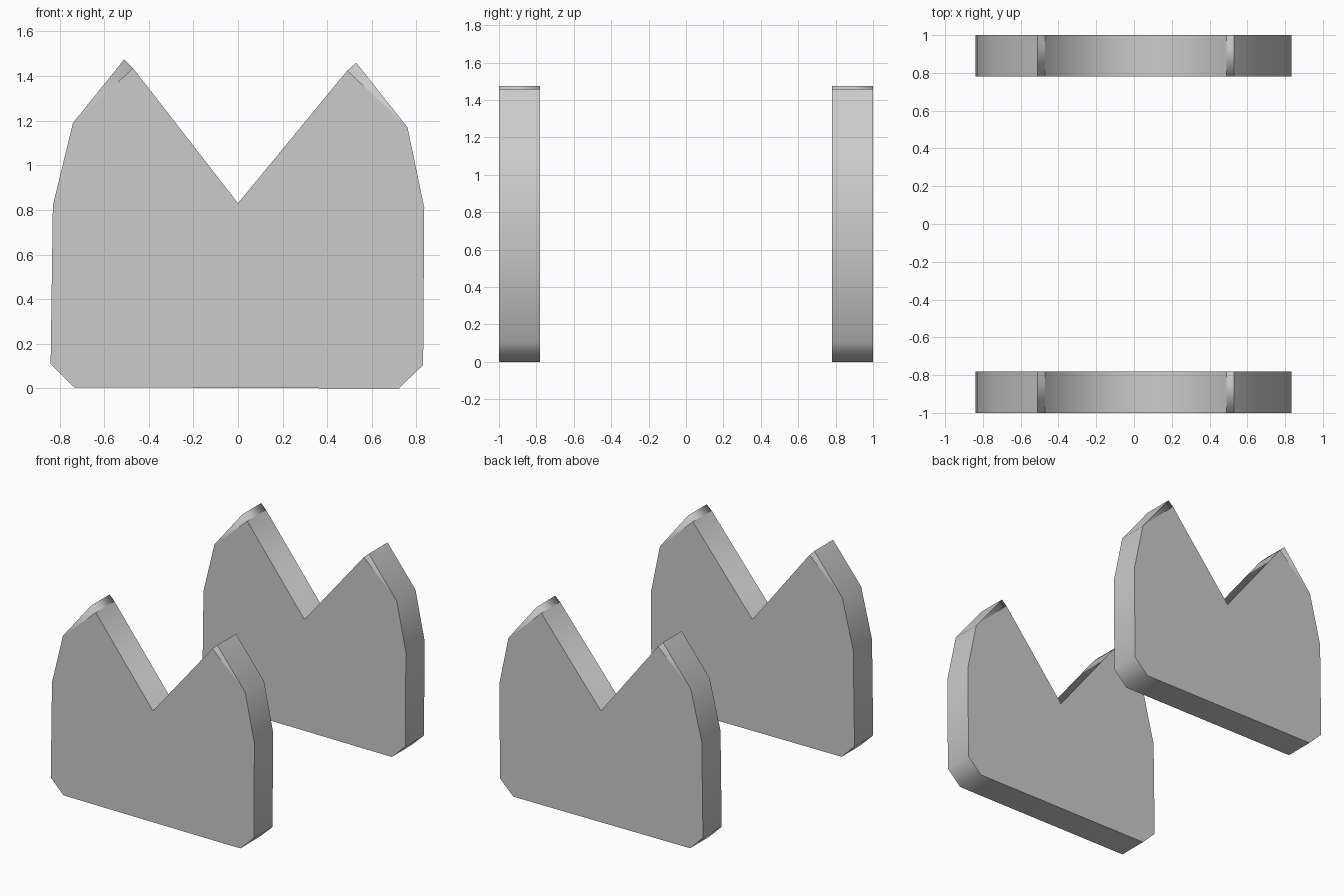
import bpy
import bmesh

cube = bpy.data.objects.get("Cube")
if cube:
    bpy.data.objects.remove(cube, do_unlink=True)

# Plain grey finish
grey = bpy.data.materials.new("plain grey")
grey.use_nodes = True
COLOUR = (0.6, 0.6, 0.6, 1)
grey.diffuse_color = COLOUR
grey.node_tree.nodes["Principled BSDF"].inputs["Base Color"].default_value = COLOUR

# Notched plate outline (x, z), anticlockwise from the lower left corner
OUTLINE = [(-0.735, 0.005), (0.53, 0), (0.72, 0), (0.83, 0.105), (0.835, 0.81),
           (0.76, 1.17), (0.53, 1.46), (0.49, 1.425), (0, 0.83),
           (-0.47, 1.435), (-0.51, 1.475), (-0.74, 1.19), (-0.83, 0.82),
           (-0.84, 0.11)]
R_SHOULDER, R_TIP, R_INNER, L_INNER, L_TIP, L_SHOULDER = 5, 6, 7, 9, 10, 11
THICKNESS = 0.22


def notched_plate(name, y_front):
    bm = bmesh.new()
    count = len(OUTLINE)
    rings = [[bm.verts.new((x, y, z)) for x, z in OUTLINE]
             for y in (y_front, y_front + THICKNESS)]
    front, back = rings

    # Edge band, running from front to back
    for i in range(count):
        j = (i + 1) % count
        bm.faces.new((front[i], back[i], back[j], front[j]))

    # Flat sides, with a narrow facet at each tip
    for ring in rings:
        bm.faces.new([v for i, v in enumerate(ring) if i not in (R_TIP, L_TIP)])
        bm.faces.new([ring[i] for i in (R_SHOULDER, R_TIP, R_INNER)])
        bm.faces.new([ring[i] for i in (L_INNER, L_TIP, L_SHOULDER)])
    bmesh.ops.recalc_face_normals(bm, faces=bm.faces)

    # Crisp rims and tips, with the bevels and band blended smoothly
    for face in bm.faces:
        face.smooth = True
    for ring in rings:
        for edge in bm.edges:
            if all(v in ring for v in edge.verts):
                edge.smooth = False
        for a, b in ((R_TIP, R_INNER), (L_TIP, L_INNER)):
            bm.edges.get((ring[a], ring[b])).smooth = True
    for i in (R_TIP, R_INNER, L_INNER, L_TIP):
        bm.edges.get((front[i], back[i])).smooth = False

    mesh = bpy.data.meshes.new(name)
    bm.to_mesh(mesh)
    bm.free()
    mesh.materials.append(grey)
    plate = bpy.data.objects.new(name, mesh)
    bpy.context.collection.objects.link(plate)


notched_plate("front_plate", -1)
notched_plate("back_plate", 1 - THICKNESS)
